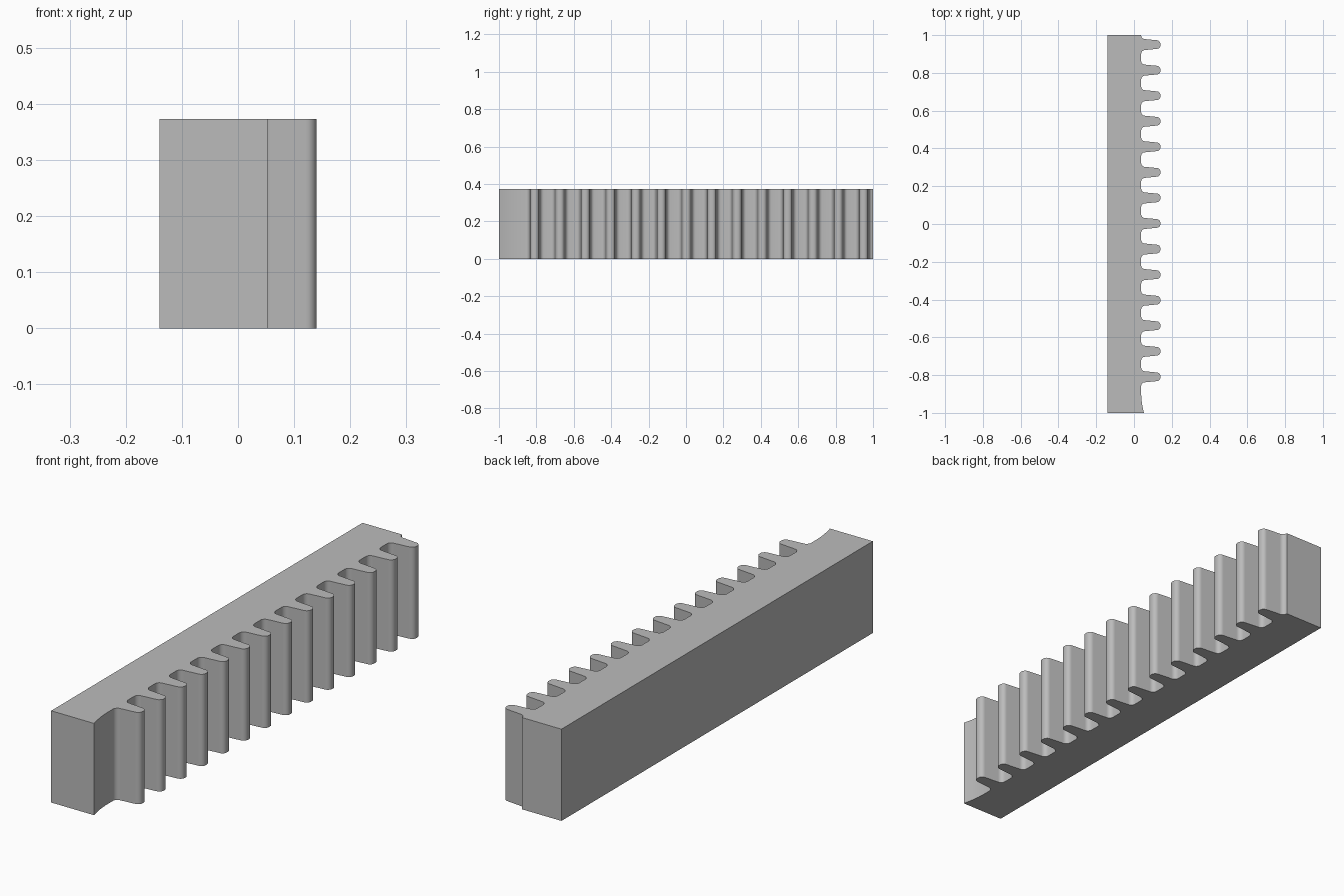
import bpy
import bmesh
import math

cube = bpy.data.objects.get("Cube")
if cube:
    bpy.data.objects.remove(cube, do_unlink=True)

BACK, ROOT, TIP = -0.14, 0.038, 0.14
HEIGHT = 0.373
TEETH = 14
PITCH = 0.1353
FIRST = -0.809
FILLET, ROUND = 0.02, 0.02
BASE_HALF, TIP_HALF = 0.029, 0.023
STEPS = 6


def half_tooth():
    """Root fillet, sloping flank and rounded tip, as (x, offset from centre)."""
    pts = []
    for i in range(STEPS + 1):
        a = math.pi / 2 * i / STEPS
        pts.append((ROOT + FILLET * (1 - math.cos(a)),
                    -BASE_HALF - FILLET * (1 - math.sin(a))))
    for i in range(STEPS + 1):
        a = math.pi / 2 * i / STEPS
        pts.append((TIP - ROUND * (1 - math.sin(a)),
                    -TIP_HALF + ROUND * (1 - math.cos(a))))
    return pts


# Plain back and the gently curved run-out at the front end
profile = [(BACK, 1), (BACK, -1)]
for i in range(STEPS + 1):
    t = 1 - i / STEPS
    profile.append((ROOT + 0.015 * t * t, -0.89 - 0.11 * t))

# Row of identical teeth
half = half_tooth()
tooth = half + [(x, -y) for x, y in reversed(half)]
for n in range(TEETH):
    centre = FIRST + n * PITCH
    profile += [(x, min(centre + y, 1)) for x, y in tooth]
if profile[-1][1] < 1:
    profile.append((ROOT, 1))

# Extrude the profile into the rack
bm = bmesh.new()
face = bm.faces.new([bm.verts.new((x, y, 0)) for x, y in profile])
result = bmesh.ops.extrude_face_region(bm, geom=[face])
top = [v for v in result["geom"] if isinstance(v, bmesh.types.BMVert)]
bmesh.ops.translate(bm, verts=top, vec=(0, 0, HEIGHT))
bmesh.ops.recalc_face_normals(bm, faces=bm.faces[:])
mesh = bpy.data.meshes.new("gear_rack")
bm.to_mesh(mesh)
bm.free()
rack = bpy.data.objects.new("gear_rack", mesh)
bpy.context.collection.objects.link(rack)

# Single grey material
grey = bpy.data.materials.new("plain grey")
grey.use_nodes = True
colour = (0.5, 0.5, 0.5, 1)
grey.diffuse_color = colour
grey.node_tree.nodes["Principled BSDF"].inputs["Base Color"].default_value = colour
mesh.materials.append(grey)

# Smooth curves, sharp edges
bpy.ops.object.select_all(action="DESELECT")
rack.select_set(True)
bpy.context.view_layer.objects.active = rack
bpy.ops.object.shade_smooth_by_angle(angle=math.radians(30))
